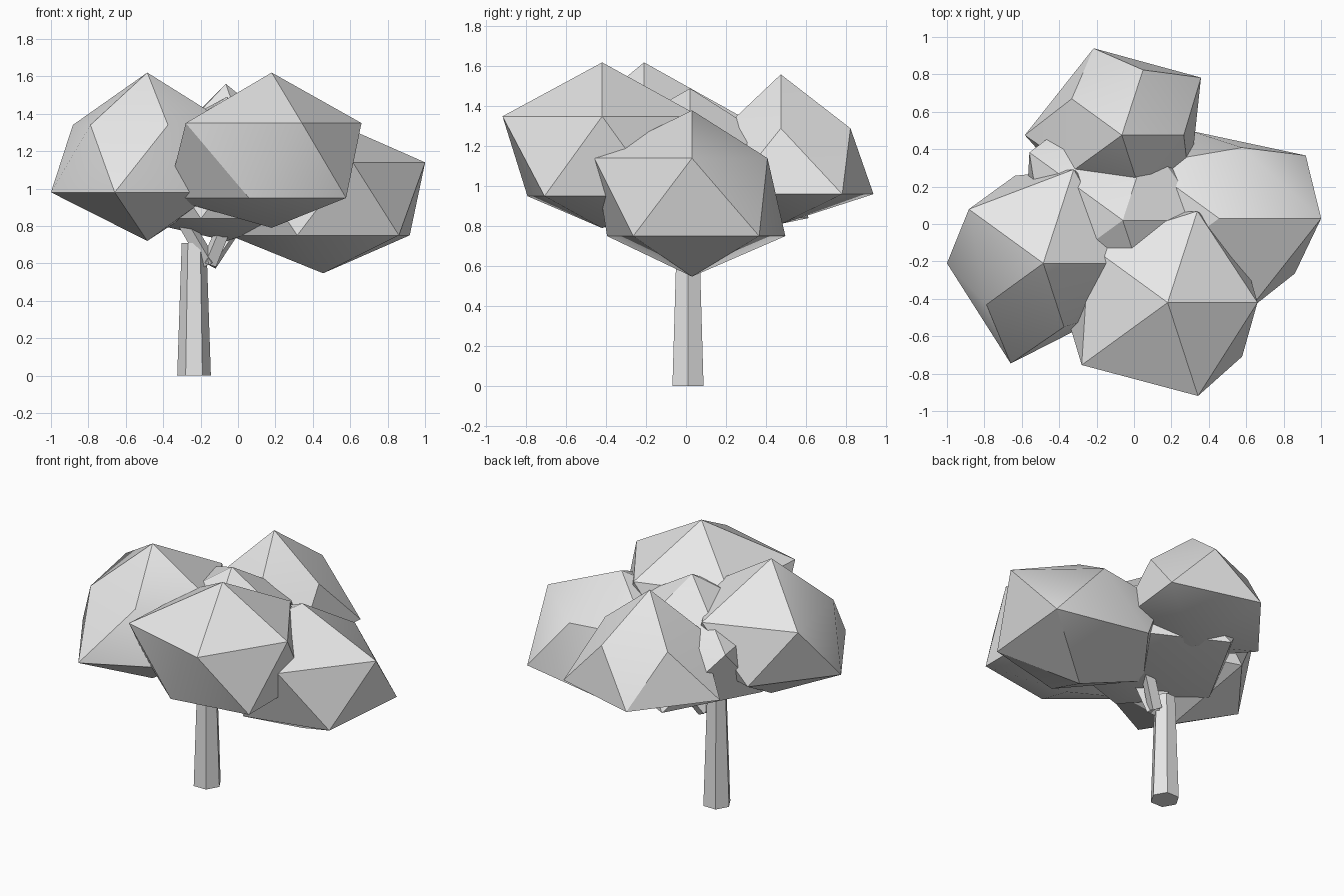
import bpy
import bmesh
import math
from mathutils import Vector

cube = bpy.data.objects.get("Cube")
if cube:
    bpy.data.objects.remove(cube, do_unlink=True)

# One plain colour for the whole tree
grey = bpy.data.materials.new("plain_grey")
grey.use_nodes = True
grey.diffuse_color = (0.8, 0.8, 0.8, 1)
bsdf = next(n for n in grey.node_tree.nodes if n.type == 'BSDF_PRINCIPLED')
bsdf.inputs["Base Color"].default_value = (0.8, 0.8, 0.8, 1)


def finish(name, bm):
    """Turn a bmesh into a shaded object."""
    bmesh.ops.recalc_face_normals(bm, faces=bm.faces)
    mesh = bpy.data.meshes.new(name)
    bm.to_mesh(mesh)
    bm.free()
    mesh.materials.append(grey)
    obj = bpy.data.objects.new(name, mesh)
    bpy.context.collection.objects.link(obj)
    bpy.ops.object.select_all(action='DESELECT')
    obj.select_set(True)
    bpy.context.view_layer.objects.active = obj
    bpy.ops.object.shade_smooth_by_angle(angle=math.radians(30))
    return obj


def foliage(name, center, heights, upper, lower):
    """Irregular icosahedron: heights are top, upper ring, lower ring, bottom;
    upper and lower give each ring corner its own radius, clockwise from the front."""
    top, z_up, z_low, bottom = heights
    bm = bmesh.new()
    bmesh.ops.create_icosphere(bm, subdivisions=1, radius=1)
    for v in bm.verts:
        x, y, z = v.co
        if abs(z) > 0.9:
            v.co = (*center, top if z > 0 else bottom)
            continue
        start, radii, level = (-72, upper, z_up) if z > 0 else (-36, lower, z_low)
        i = round((start - math.degrees(math.atan2(y, x))) / 72) % 5
        v.co = (center[0] + x * radii[i], center[1] + y * radii[i], level)
    return finish(name, bm)


def limb(name, start, end, r1, r2, sides):
    """Tapered prism between two points."""
    a, b = Vector(start), Vector(end)
    bm = bmesh.new()
    bmesh.ops.create_cone(bm, cap_ends=True, segments=sides,
                          radius1=r1, radius2=r2, depth=(b - a).length)
    turn = (b - a).to_track_quat('Z', 'Y').to_matrix().to_4x4()
    if sides == 6:
        # corners of the trunk point sideways
        bm.verts.ensure_lookup_table()
        for v in bm.verts:
            v.co.x, v.co.y = v.co.y, -v.co.x
        turn.identity()
    bm.transform(turn)
    bmesh.ops.translate(bm, verts=bm.verts, vec=(a + b) / 2)
    return finish(name, bm)


# Trunk and forked branches
limb("trunk", (-0.235, 0.01, 0), (-0.235, 0.01, 0.71), 0.09, 0.066, 6)
fork = (-0.155, 0.0, 0.60)
limb("branch_right", fork, (-0.33, -0.06, 0.90), 0.045, 0.04, 4)
limb("branch_left", fork, (-0.03, -0.06, 0.90), 0.045, 0.04, 4)
limb("branch_back", (-0.15, 0.02, 0.60), (0.02, 0.12, 0.85), 0.045, 0.04, 4)

# Canopy clumps
foliage("foliage_front", (0.18, -0.42), (1.62, 1.35, 0.95, 0.79),
        (0.587, 0.635, 0.58, 0.575, 0.537), (0.55, 0.44, 0.626, 0.55, 0.55))
foliage("foliage_right", (-0.485, -0.21), (1.62, 1.34, 0.98, 0.72),
        (0.40, 0.42, 0.55, 0.59, 0.50), (0.50, 0.63, 0.576, 0.55, 0.55))
foliage("foliage_left", (0.455, 0.03), (1.38, 1.14, 0.75, 0.547),
        (0.575, 0.55, 0.55, 0.445, 0.61), (0.56, 0.50, 0.56, 0.55, 0.64))
foliage("foliage_back", (-0.065, 0.475), (1.56, 1.29, 0.96, 0.81),
        (0.335, 0.35, 0.37, 0.41, 0.37), (0.50, 0.50, 0.58, 0.546, 0.585))
foliage("foliage_middle", (-0.06, 0.02), (1.49, 1.22, 0.84, 0.72),
        (0.55, 0.55, 0.69, 0.50, 0.50), (0.50, 0.50, 0.58, 0.70, 0.55))
